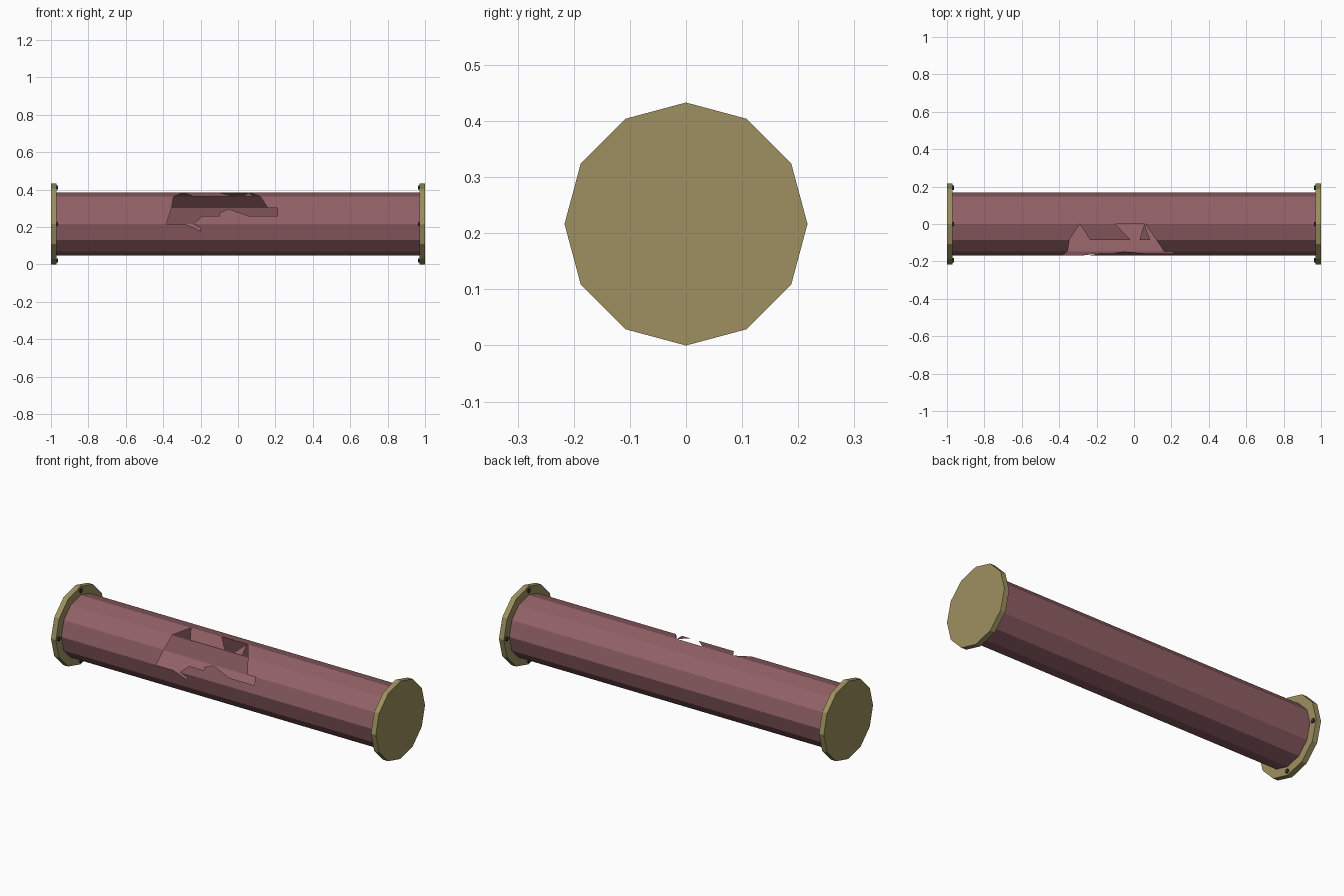
import bpy, bmesh, math
from mathutils import Matrix

if "Cube" in bpy.data.objects:
    bpy.data.objects.remove(bpy.data.objects["Cube"])

R_PIPE, R_FLANGE, L = 0.169, 0.2165, 0.98
CZ = R_FLANGE


def material(name, rgb):
    m = bpy.data.materials.new(name)
    m.diffuse_color = (*rgb, 1)
    m.use_nodes = True
    m.node_tree.nodes["Principled BSDF"].inputs["Base Color"].default_value = m.diffuse_color
    return m


def add_object(name, bm, mat):
    me = bpy.data.meshes.new(name)
    bm.to_mesh(me)
    bm.free()
    me.materials.append(mat)
    ob = bpy.data.objects.new(name, me)
    bpy.context.collection.objects.link(ob)
    return ob


def cylinder(name, sides, radius, depth, pos, mat):
    bm = bmesh.new()
    bmesh.ops.create_cone(bm, cap_ends=True, segments=sides, radius1=radius,
                          radius2=radius, depth=depth)
    bm.transform(Matrix.Translation(pos) @ Matrix.Rotation(math.pi / 2, 4, 'Y'))
    return add_object(name, bm, mat)


rust = material("rust_red", (0.29, 0.12, 0.135))
brass = material("dull_brass", (0.34, 0.28, 0.115))
dark = material("dark_steel", (0.04, 0.04, 0.045))


# Pipe wall unrolled: x along the pipe, u counts facets from the top ridge to the front
def wall_point(x, u):
    i = min(int(math.floor(u)), 11)
    t = u - i
    a, b = math.radians(30 * i), math.radians(30 * (i + 1))
    y = -R_PIPE * (math.sin(a) * (1 - t) + math.sin(b) * t)
    z = CZ + R_PIPE * (math.cos(a) * (1 - t) + math.cos(b) * t)
    return (x, y, z)


# What is left of the four facets around the jagged break
pieces = [
    [(-L, 0), (-.29, 0), (-.345, 1), (-L, 1)],
    [(-.29, 0), (-.10, 0), (-.02, 1), (-.235, 1)],
    [(.055, 0), (.085, 1), (.03, 1)],
    [(.06, 0), (L, 0), (L, 1), (.12, 1)],
    [(-L, 1), (-.345, 1), (-.355, 2), (-L, 2)],
    [(.12, 1), (L, 1), (L, 2), (.16, 2)],
    [(-L, 2), (-.355, 2), (-.385, 3), (-L, 3)],
    [(-.24, 3), (-.19, 2.5), (-.10, 2.5), (-.10, 2.3), (-.05, 2.05), (.06, 2.5),
     (.21, 2.5), (.21, 2), (L, 2), (L, 3)],
    [(-L, 3), (-.28, 3), (-.2, 3.45), (-.2, 3.25), (-.24, 3), (L, 3), (L, 4), (-L, 4)],
]
# Undamaged facets
pieces += [[(-L, i), (L, i), (L, i + 1), (-L, i + 1)] for i in range(4, 12)]

bm = bmesh.new()
for poly in pieces:
    f = bm.faces.new([bm.verts.new(wall_point(x, u)) for x, u in poly])
    f.normal_update()
    c = f.calc_center_median()
    if f.normal.y * c.y + f.normal.z * (c.z - CZ) < 0:
        f.normal_flip()
bmesh.ops.remove_doubles(bm, verts=bm.verts, dist=0.0005)
add_object("broken_pipe", bm, rust)

# End flanges, each with four bolts on its inner face
for side, s in (("left", -1), ("right", 1)):
    cylinder(f"{side}_flange", 12, R_FLANGE, 0.03, (s * 0.985, 0, CZ), brass)
    for k in range(4):
        a = k * math.pi / 2
        pos = (s * 0.97, 0.195 * math.cos(a), CZ + 0.195 * math.sin(a))
        cylinder(f"{side}_bolt_{k + 1}", 6, 0.012, 0.014, pos, dark)
